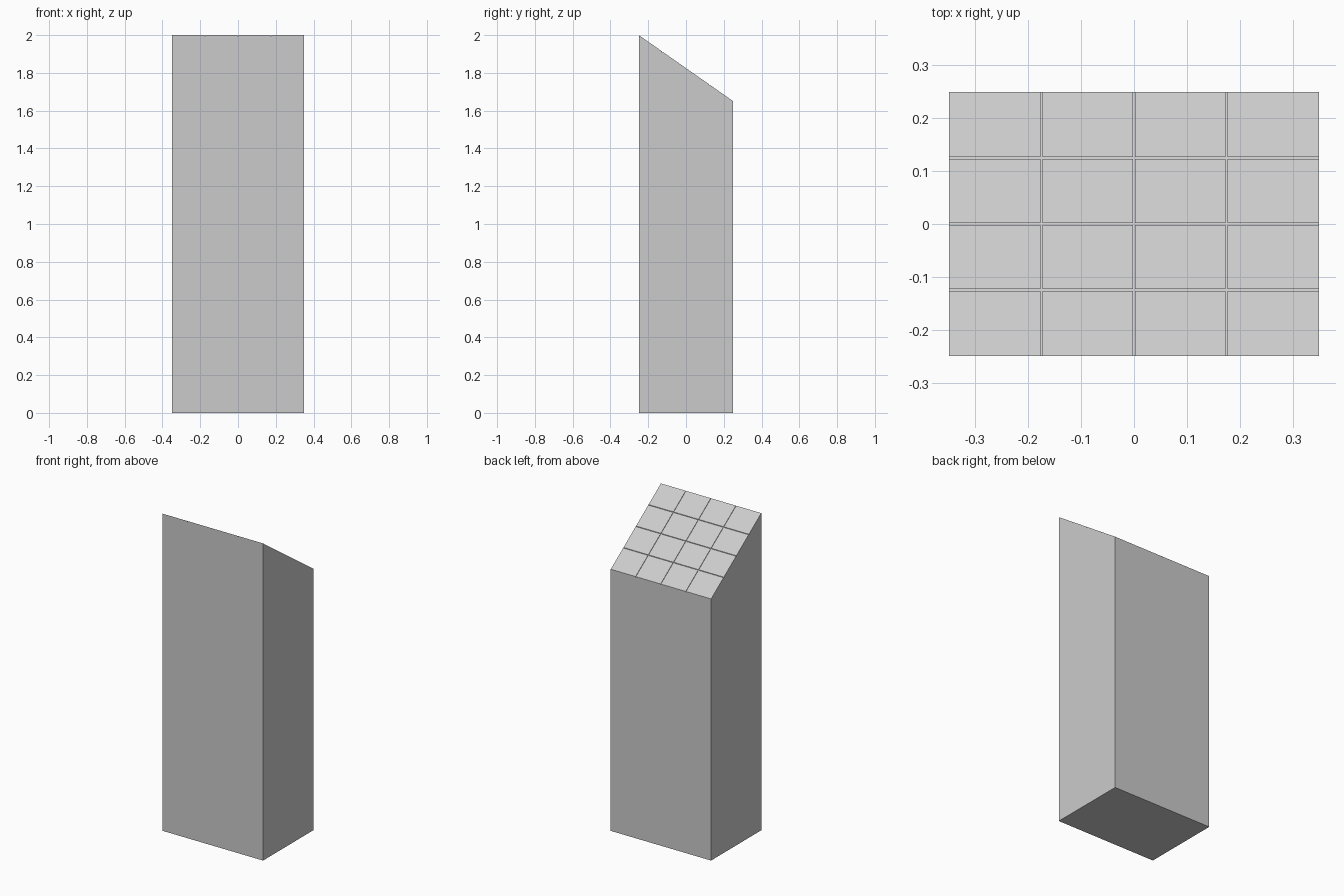
import bpy, bmesh

if "Cube" in bpy.data.objects:
    bpy.data.objects.remove(bpy.data.objects["Cube"])

W, D = 0.70, 0.50            # overall width and depth
Z_FRONT, Z_BACK = 2.0, 1.65  # heights of the sloped top
N = 4                        # tiles per side
GAP, THICK = 0.004, 0.004    # seam width and tile thickness


def top_z(y):
    return Z_FRONT + (Z_BACK - Z_FRONT) * (y + D / 2) / D


def sloped_block(name, x0, x1, y0, y1, bottom, drop=0.0):
    """Box whose top follows the slope; bottom(y) gives the lower height."""
    bm = bmesh.new()
    profile = [(y0, bottom(y0)), (y1, bottom(y1)),
               (y1, top_z(y1) - drop), (y0, top_z(y0) - drop)]
    face = bm.faces.new([bm.verts.new((x0, y, z)) for y, z in profile])
    ext = bmesh.ops.extrude_face_region(bm, geom=[face])
    moved = [g for g in ext["geom"] if isinstance(g, bmesh.types.BMVert)]
    bmesh.ops.translate(bm, verts=moved, vec=(x1 - x0, 0, 0))
    bmesh.ops.recalc_face_normals(bm, faces=bm.faces)
    mesh = bpy.data.meshes.new(name)
    bm.to_mesh(mesh)
    bm.free()
    obj = bpy.data.objects.new(name, mesh)
    bpy.context.collection.objects.link(obj)
    return obj


# Column body, cut at a slant
sloped_block("column_body", -W / 2, W / 2, -D / 2, D / 2, lambda y: 0.0, THICK)


def spans(size):
    """Tile extents along one side, with seams only between tiles."""
    step = size / N
    return [(-size / 2 + i * step + (GAP / 2 if i else 0),
             -size / 2 + (i + 1) * step - (GAP / 2 if i < N - 1 else 0))
            for i in range(N)]


# Thin tiles covering the sloped top
for r, (y0, y1) in enumerate(spans(D)):
    for c, (x0, x1) in enumerate(spans(W)):
        sloped_block(f"top_tile_{r}_{c}", x0, x1, y0, y1,
                     lambda y: top_z(y) - THICK)
